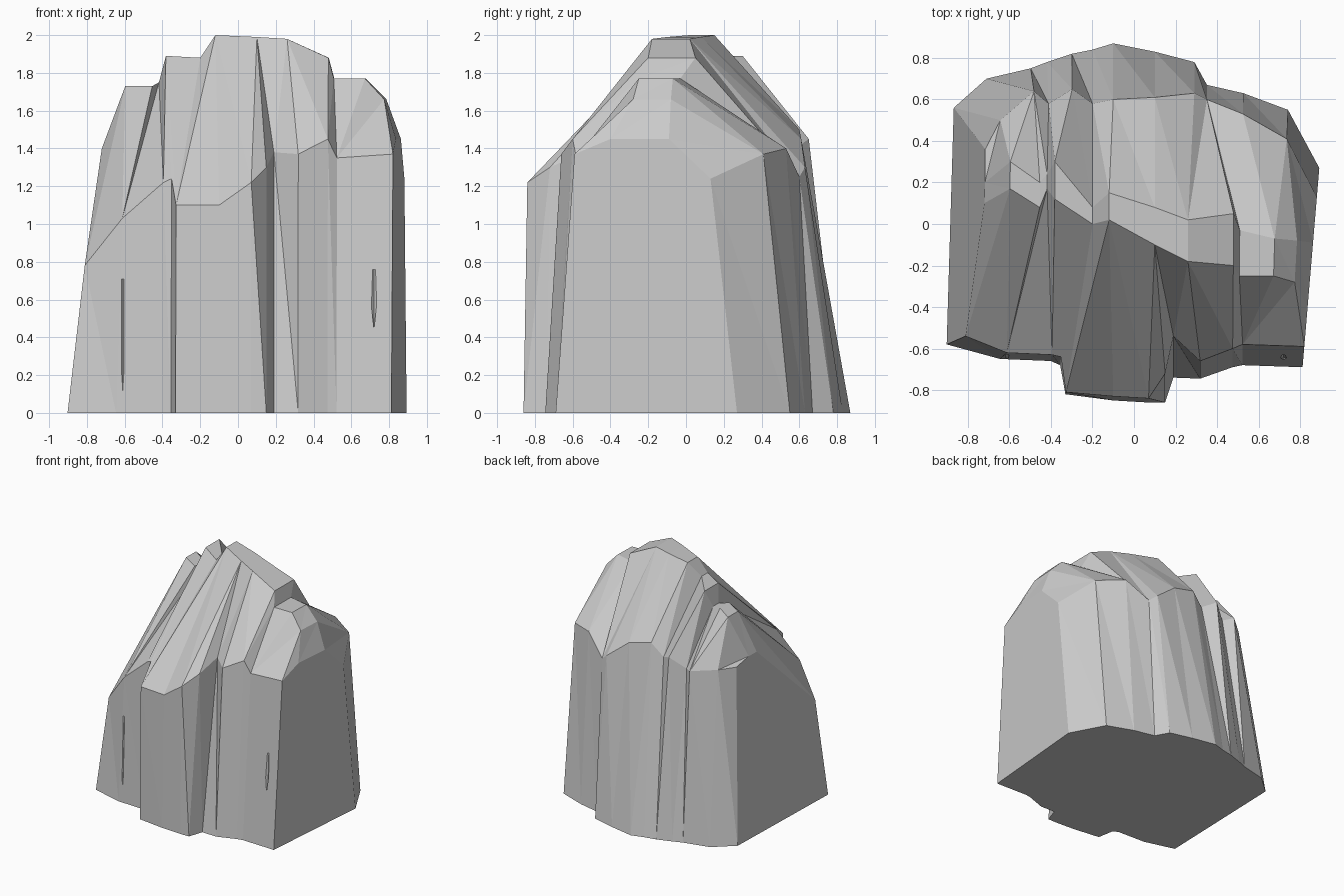
import bpy, bmesh, math

if "Cube" in bpy.data.objects:
    bpy.data.objects.remove(bpy.data.objects["Cube"])

# Contour lines running left to right across the rock
# front wall: x, base y, shoulder y, shoulder z
FRONT = [(-.885, -.58, -.54, .78), (-.64, -.65, -.62, 1.03), (-.4, -.66, -.63, 1.22),
         (-.355, -.68, -.64, 1.24), (-.33, -.82, -.81, 1.1), (-.1, -.85, -.83, 1.1),
         (.07, -.86, -.84, 1.22), (.15, -.86, -.72, 1.3), (.19, -.74, -.54, 1.38),
         (.32, -.745, -.66, 1.37), (.48, -.69, -.60, 1.45), (.53, -.68, -.58, 1.35),
         (.87, -.69, -.59, 1.37)]
# stepped crest: x, front y, z, rear y
CREST = [(-.885, .1, 1.4, .2), (-.66, .17, 1.73, .3), (-.47, .08, 1.73, .2),
         (-.43, .17, 1.75, .24), (-.39, .12, 1.89, .3), (-.2, .0, 1.88, .08),
         (-.12, .02, 2.0, .15), (.1, -.1, 1.99, .08), (.26, -.18, 1.98, .02),
         (.48, -.2, 1.88, .05), (.51, -.25, 1.77, -.03), (.68, -.25, 1.77, -.07),
         (.79, -.28, 1.66, -.08), (.87, -.4, 1.45, -.09)]
# rear wall: x, shoulder y, shoulder z, base y
BACK = [(-.885, .36, 1.37, .56), (-.72, .5, 1.38, .70), (-.5, .64, 1.38, .75),
        (-.42, .58, 1.36, .78), (-.3, .65, 1.45, .82), (-.2, .58, 1.4, .84),
        (-.1, .6, 1.5, .87), (.1, .61, 1.45, .83), (.29, .63, 1.3, .78),
        (.35, .6, 1.25, .67), (.52, .53, 1.4, .63), (.72, .41, 1.37, .55),
        (.87, .13, 1.24, .27)]

bm = bmesh.new()


def edge_line(points):
    # left end leans inward, right end is turned slightly
    verts = []
    for x, y, z in points:
        e = (abs(x) / .885) ** 4
        verts.append(bm.verts.new((x + e * (.115 * z + .03 * y if x < 0 else .09 * y), y, z)))
    return verts, [p[0] for p in points]


def bridge(a, b):
    # triangle strip between two contour lines with different spacing
    (va, xa), (vb, xb) = a, b
    i = j = 0
    while i < len(va) - 1 or j < len(vb) - 1:
        step_a = j == len(vb) - 1 or (i < len(va) - 1 and xa[i + 1] <= xb[j + 1])
        if step_a:
            bm.faces.new((va[i], va[i + 1], vb[j]))
            i += 1
        else:
            bm.faces.new((va[i], vb[j + 1], vb[j]))
            j += 1


# Rock body: front wall, front slope, crest, rear slope, rear wall
lines = [edge_line([(x, y, 0) for x, y, s, z in FRONT]),
         edge_line([(x, s, z) for x, y, s, z in FRONT]),
         edge_line([(x, y, z) for x, y, z, r in CREST]),
         edge_line([(x, r, z) for x, y, z, r in CREST]),
         edge_line([(x, s, z) for x, s, z, y in BACK]),
         edge_line([(x, y, 0) for x, s, z, y in BACK])]
for a, b in zip(lines, lines[1:]):
    bridge(a, b)
# Ends and underside
bm.faces.new([v[0] for v, _ in lines])
bm.faces.new([v[-1] for v, _ in reversed(lines)])
bm.faces.new(lines[5][0] + lines[0][0][::-1])
bmesh.ops.triangulate(bm, faces=bm.faces[:])
bmesh.ops.recalc_face_normals(bm, faces=bm.faces[:])
mesh = bpy.data.meshes.new("rock")
bm.to_mesh(mesh)
bm.free()
rock = bpy.data.objects.new("rock", mesh)
bpy.context.collection.objects.link(rock)


# Cracks: slim tapered wedges cut out of the faces
def crack(name, loc, length, width):
    bpy.ops.mesh.primitive_cone_add(vertices=4, radius1=width, radius2=0.002, depth=length,
                                    location=loc, rotation=(math.pi, 0, 0))
    cutter = bpy.context.object
    cutter.name = name
    cutter.hide_render = True
    cutter.hide_set(True)
    cut = rock.modifiers.new(name, 'BOOLEAN')
    cut.operation = 'DIFFERENCE'
    cut.solver = 'EXACT'
    cut.object = cutter


crack("crack_left", (-.61, -.645, .4), .62, .022)
crack("crack_right", (.72, -.645, .52), .48, .022)
